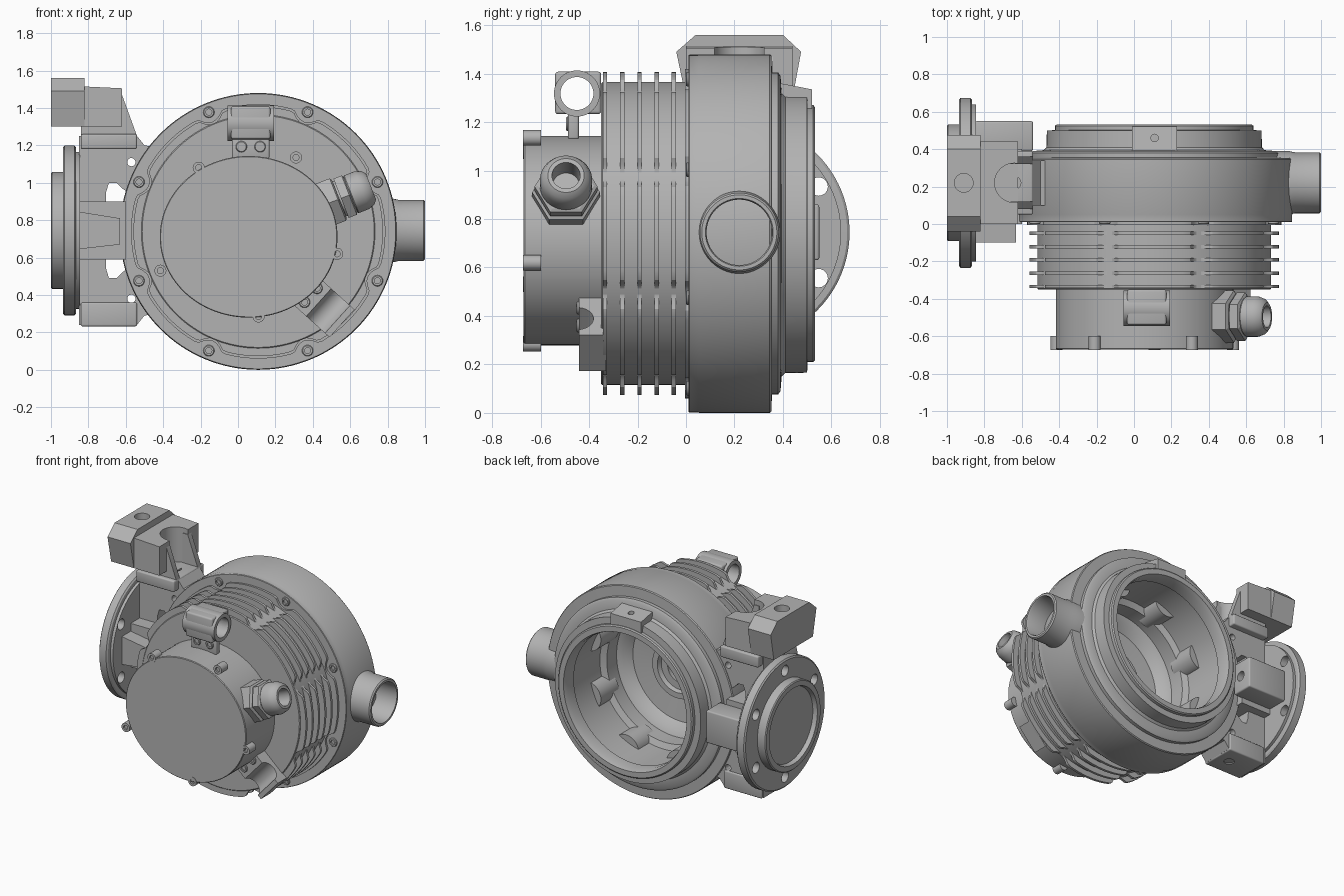
import bpy, bmesh, math
from mathutils import Matrix, Vector

if "Cube" in bpy.data.objects:
    bpy.data.objects.remove(bpy.data.objects["Cube"])

GREY = (0.45, 0.45, 0.45, 1)
metal = bpy.data.materials.new("cast_grey_metal")
metal.use_nodes = True
metal.diffuse_color = GREY
metal.node_tree.nodes["Principled BSDF"].inputs["Base Color"].default_value = GREY

X, Y, Z = Vector((1, 0, 0)), Vector((0, 1, 0)), Vector((0, 0, 1))
CX, CZ = 0.108, 0.74        # main axis
PY, PZ = 0.22, 0.745        # port centre


def finish(name, bm):
    bmesh.ops.recalc_face_normals(bm, faces=bm.faces)
    mesh = bpy.data.meshes.new(name)
    bm.to_mesh(mesh)
    bm.free()
    mesh.materials.append(metal)
    ob = bpy.data.objects.new(name, mesh)
    bpy.context.collection.objects.link(ob)
    return ob


def lathe(name, profile, loc, axis=Y, steps=96, sx=1):
    """Turn (radius, height) points about an axis."""
    bm = bmesh.new()
    rings = []
    for r, h in profile:
        if r == 0:
            rings.append([bm.verts.new((0, 0, h))] * steps)
        else:
            rings.append([bm.verts.new((r * math.cos(a), r * math.sin(a), h))
                          for a in (2 * math.pi * i / steps for i in range(steps))])
    for a, b in zip(rings, rings[1:]):
        for i in range(steps):
            j = (i + 1) % steps
            loop = list(dict.fromkeys((a[i], a[j], b[j], b[i])))
            if len(loop) > 2:
                bm.faces.new(loop)
    rot = Vector(axis).to_track_quat('Z', 'Y').to_matrix().to_4x4()
    bm.transform(Matrix.Translation(loc) @ Matrix.Scale(sx, 4, X) @ rot)
    return finish(name, bm)


def rod(name, r, loc, axis, length, steps=32):
    return lathe(name, [(0, 0), (r, 0), (r, length), (0, length)], loc, axis, steps)


def prism(name, points, lo, hi, axis):
    """Extrude a polygon: (x, z) points along y, or (y, z) points along x."""
    bm = bmesh.new()
    place = (lambda p, t: (p[0], t, p[1])) if axis == Y else (lambda p, t: (t, p[0], p[1]))
    ends = [[bm.verts.new(place(p, t)) for p in points] for t in (lo, hi)]
    for e in ends:
        bm.faces.new(e)
    n = len(points)
    for i in range(n):
        j = (i + 1) % n
        bm.faces.new((ends[0][i], ends[0][j], ends[1][j], ends[1][i]))
    return finish(name, bm)


def box(name, x, y, z, bevel=0.0):
    ob = prism(name, [(x[0], z[0]), (x[1], z[0]), (x[1], z[1]), (x[0], z[1])], *y, Y)
    if bevel:
        mod = ob.modifiers.new("soft_edges", 'BEVEL')
        mod.width, mod.segments = bevel, 3
        bpy.context.view_layer.objects.active = ob
        bpy.ops.object.modifier_apply(modifier=mod.name)
    return ob


def cut(target, *cutters):
    bpy.context.view_layer.objects.active = target
    for c in cutters:
        mod = target.modifiers.new("cut", 'BOOLEAN')
        mod.operation, mod.object, mod.solver = 'DIFFERENCE', c, 'EXACT'
        bpy.ops.object.modifier_apply(modifier=mod.name)
        bpy.data.objects.remove(c)


def polar(r, deg):
    a = math.radians(deg)
    return r * math.cos(a), r * math.sin(a)


# Housing, turned with its open stepped cavity and bearing hub
lathe("housing", [
    (0, -.35), (.62, -.35), (.625, -.345), (.625, .01), (.735, .01), (.738, .014), (.738, .05),
    (.74, .055), (.74, .345), (.735, .352), (.665, .355), (.665, .38), (.65, .39), (.59, .395),
    (.576, .41), (.574, .5), (.53, .502), (.53, .525), (.522, .532), (.485, .532), (.475, .5),
    (.475, .43), (.5, .42), (.5, .1), (.46, .08), (.46, -.03), (.42, -.05), (.38, -.1),
    (.21, -.12), (.2, -.06), (.16, -.06), (.15, -.09), (.1, -.09), (.1, -.14), (.05, -.14),
    (.05, -.2), (0, -.2)], (CX, 0, CZ), Y, 128)

# Scalloped rings: cooling fins and the lip behind them
def scalloped_ring(name, y, outer):
    bm = bmesh.new()
    n, rows = 192, []
    for i in range(n):
        turn = 360 * i / n
        r = outer - .045 * max(0, 1 - ((turn % 45 - 22.5) / 6) ** 2)
        rows.append([bm.verts.new((CX + polar(q, turn)[0], t, CZ + polar(q, turn)[1]))
                     for q, t in ((.6, y - .009), (r, y - .009), (r, y + .009), (.6, y + .009))])
    for i in range(n):
        a, b = rows[i], rows[(i + 1) % n]
        for k in range(4):
            bm.faces.new((a[k], a[(k + 1) % 4], b[(k + 1) % 4], b[k]))
    finish(name, bm)

for k in range(5):
    scalloped_ring("cooling_fin", -.05 - .071 * k, .667)
scalloped_ring("flange_lip", .004, .68)

BOLT = [(0, .02), (.016, .02), (.016, 0), (.026, 0), (.03, .005), (.03, .05), (0, .05)]
for k in range(8):
    x, z = polar(.69, 22.5 + 45 * k)
    lathe("flange_bolt", BOLT, (CX + x, -.001, CZ + z), Y, 24)
    x, z = polar(.55, 22.5 + 45 * k)
    rod("cavity_boss", .1, (CX + x, .02, CZ + z), Y, .2, 48)

# Motor cover with screw lobes
lathe("motor_cover", [(0, -.67), (.428, -.67), (.432, -.665), (.432, -.34), (0, -.34)],
      (.057, 0, .711), Y, 96, 1.1)
for x, z in ((-.21, 1.08), (.31, 1.135), (.53, .62), (.11, .285), (-.415, .53)):
    lathe("cover_lobe", [(0, .012), (.016, .012), (.016, 0), (.032, 0), (.032, .075), (0, .075)],
          (x, -.673, z), Y, 24)

# Rear collar clip
clip = prism("rear_clip", [(.39, 1.24), (.52, 1.24), (.52, 1.335), (.39, 1.36)], -.01, .23, X)
cut(clip, rod("clip_hole", .02, (.11, .46, 1.3), Z, .1))

# Tube clamps on the drum front: one capped, one an open saddle
def clamp(loc, turn, capped):
    if capped:
        block = box("clamp_block", (-.105, .105), (-.09, .1), (-.085, .09), .012)
        sleeve = rod("clamp_sleeve", .095, (-.125, 0, 0), X, .25, 48)
        parts = [block, sleeve]
    else:
        parts = [box("clamp_saddle", (-.1, .1), (0.008, .12), (-.2, .1))]
    for ob in parts:
        cut(ob, rod("bore", .068, (-.2, 0, 0), X, .4, 48))
    if capped:
        parts.append(box("clamp_tab", (-.1, .1), (-.037, .008), (-.19, -.07), .01))
    for x in (-.05, .05):
        y = -.045 if capped else -.001
        parts.append(lathe("clamp_screw", BOLT, (x, y, -.125), Y, 20))
    for ob in parts:
        ob.matrix_world = Matrix.Translation(loc) @ Matrix.Rotation(math.radians(turn), 4, 'Y')

clamp((.068, -.45, 1.318), 0, True)
clamp((.482, -.45, .315), 132, False)

# Cable gland
GLAND, AIM = Vector((.495, -.495, .895)), Vector((.92, 0, .36)).normalized()
for lo, hi, r in ((-.08, .05, .14), (.06, .115, .13)):
    lathe("gland_hex", [(0, lo), (r, lo), (r, hi - .008), (r - .015, hi), (0, hi)], GLAND, AIM, 6)
lathe("gland_cap", [(0, .0), (.1, .0), (.1, .11), (.108, .12), (.108, .18), (.095, .215),
                    (.075, .232), (.058, .232), (.055, .12), (0, .12)], GLAND, AIM, 48)

# Outlet pipe
lathe("outlet_pipe", [(0, .7), (.17, .7), (.17, .83), (.163, .86), (.163, .992), (.155, 1),
                      (.14, 1), (.135, .99), (.135, .82), (.105, .82), (.105, .74), (0, .74)],
      (0, PY, PZ), X, 64)

# Inlet flange with spigot ring and bolt holes
flange = lathe("inlet_flange", [
    (0, -.97), (.262, -.97), (.27, -1), (.305, -1), (.312, -.994), (.312, -.935), (.445, -.935),
    (.455, -.927), (.455, -.875), (.445, -.867), (.42, -.865), (.42, -.845), (0, -.845)],
    (0, PY, PZ), X, 96)
for k in range(6):
    y, z = polar(.378, 30 + 60 * k)
    cut(flange, rod("bolt_hole", .038, (-1.1, PY + y, PZ + z), X, .3, 24))

# Yoke between flange and housing: upper and lower arms, mirrored in height
ARM = [(-.85, .82), (-.71, .82), (-.705, .95), (-.69, 1.0), (-.65, 1.0), (-.62, .97), (-.56, .93),
       (-.44, 1.19), (-.5, 1.2), (-.54, 1.25), (-.85, 1.25)]
for side in (1, -1):
    arm = prism("yoke_arm", [(x, PZ + side * (z - PZ)) for x, z in ARM], .1, .34, Y)
    cut(arm, rod("arm_hole", .022, (-.57, -.2, PZ + side * .365), Y, 1, 20))
box("yoke_neck", (-.87, -.6), (.0, .4), (.59, .9))
prism("front_pad", [(-.85, .645), (-.63, .67), (-.63, .81), (-.85, .845)], -.1, .01, Y)
pad = box("rear_pad", (-.85, -.54), (.39, .55), (.63, .86), .01)
cut(pad, rod("pad_hole", .035, (-.5, .46, PZ), -X, .15, 24))
foot = box("bottom_foot", (-.84, -.54), (.09, .35), (.232, .36), .01)
cut(foot, rod("foot_hole", .035, (-.64, PY, .2), Z, .1, 24))

# Upper cradle: head block, and a slotted cup open towards the housing
head = prism("head_block", [(.04, 1.56), (.4, 1.56), (.475, 1.49), (.44, 1.3), (0, 1.3),
                            (-.04, 1.49)], -1, -.82, X)
cut(head, rod("head_hole", .05, (-.91, PY, 1.45), Z, .2, 32))
cup = prism("cradle_cup", [(-.83, 1.3), (-.62, 1.3), (-.62, 1.505), (-.83, 1.515)], 0, .44, Y)
column = box("cradle_column", (-.84, -.62), (.08, .36), (1.2, 1.32))
for ob in (cup, column):
    cut(ob, rod("slot_end", .105, (-.64, PY, 1.26), Z, .4, 48))
for y in (.08, .32):
    prism("cradle_rib", [(-.66, 1.2), (-.54, 1.2), (-.54, 1.25), (-.62, 1.47), (-.66, 1.47)],
          y, y + .04, Y)
shelf = box("cradle_shelf", (-.84, -.54), (.05, .39), (1.18, 1.26), .01)
cut(shelf, rod("shelf_hole", .035, (-.64, PY, 1.2), Z, .1, 24))

# Smooth round surfaces, keep edges crisp
bpy.ops.object.select_all(action='DESELECT')
for ob in bpy.context.scene.objects:
    if ob.type == 'MESH' and metal.name in ob.data.materials:
        ob.select_set(True)
        bpy.context.view_layer.objects.active = ob
bpy.ops.object.shade_smooth_by_angle(angle=math.radians(30))
